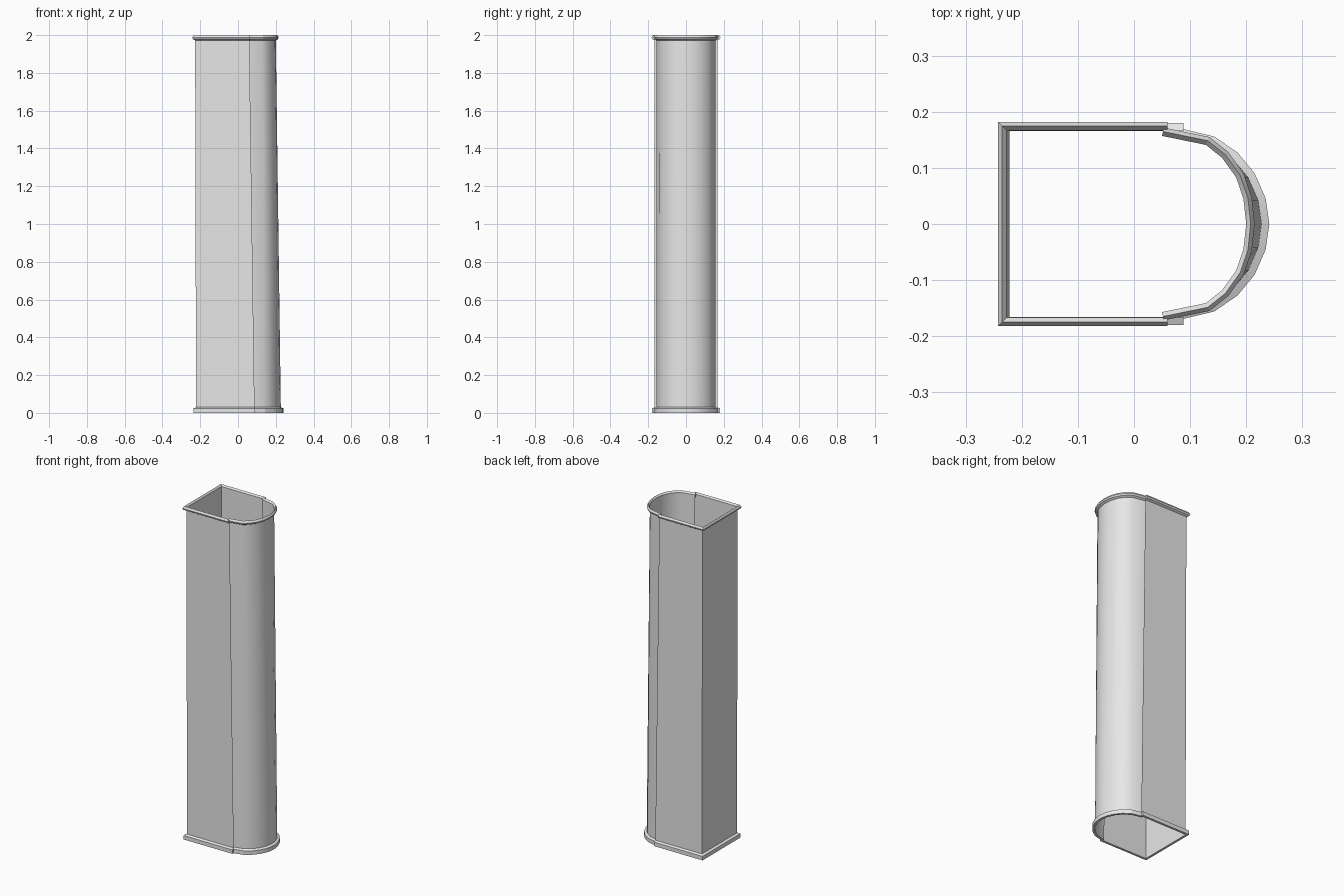
import bpy, bmesh
from mathutils import Vector

if "Cube" in bpy.data.objects:
    bpy.data.objects.remove(bpy.data.objects["Cube"])

mat = bpy.data.materials.new("light grey metal")
mat.diffuse_color = (0.8, 0.8, 0.8, 1)
mat.use_nodes = True
mat.node_tree.nodes["Principled BSDF"].inputs["Base Color"].default_value = mat.diffuse_color


def mirror_y(half):
    """Complete a plan path by mirroring it across y = 0."""
    return half + [(x, -y) for x, y in reversed(half) if y > 0]


def offset(path, d):
    """Push an open plan path outward by d with mitred corners."""
    pts = [Vector(p) for p in path]
    out = []
    for i, p in enumerate(pts):
        norms = []
        for a, b in ((i - 1, i), (i, i + 1)):
            if a >= 0 and b < len(pts):
                t = (pts[b] - pts[a]).normalized()
                norms.append(Vector((t.y, -t.x)))
        n = sum(norms, Vector((0, 0))).normalized()
        out.append(p - n * d * SIDE / n.dot(norms[0]))
    return out


def loft(name, rows, closed=False, angle=0.7):
    """Skin a stack of (plan points, z) rows; closed rows form a solid bar."""
    bm = bmesh.new()
    rings = [[bm.verts.new((p[0], p[1], z)) for p in pts] for pts, z in rows]
    for k in range(len(rings) if closed else len(rings) - 1):
        a, b = rings[k], rings[(k + 1) % len(rings)]
        for i in range(len(a) - 1):
            bm.faces.new((a[i], a[i + 1], b[i + 1], b[i]))
    if closed:
        bm.faces.new([r[0] for r in rings])
        bm.faces.new([r[-1] for r in rings])
        bmesh.ops.recalc_face_normals(bm, faces=bm.faces)
    else:
        # open sheet: face away from the central axis
        bm.normal_update()
        f = max(bm.faces, key=lambda f: f.calc_area())
        if f.normal.dot(Vector((*f.calc_center_median().xy, 0))) < 0:
            bmesh.ops.reverse_faces(bm, faces=bm.faces)
    me = bpy.data.meshes.new(name)
    bm.to_mesh(me)
    bm.free()
    me.materials.append(mat)
    ob = bpy.data.objects.new(name, me)
    bpy.context.collection.objects.link(ob)
    bpy.context.view_layer.objects.active = ob
    ob.select_set(True)
    bpy.ops.object.shade_smooth_by_angle(angle=angle)
    ob.select_set(False)


# Plan paths: three-sided box channel and rounded front, base and top
box_base = mirror_y([(0.088, 0.166), (-0.222, 0.166)])
box_top = mirror_y([(0.06, 0.167), (-0.227, 0.167)])
curve_base = mirror_y([(0.078, 0.157), (0.137, 0.143), (0.175, 0.117),
                       (0.203, 0.083), (0.221, 0.042), (0.227, 0)])
curve_top = mirror_y([(0.05, 0.157), (0.128, 0.141), (0.157, 0.118),
                      (0.182, 0.083), (0.195, 0.045), (0.2, 0)])

# Moulding cross-sections: (outward distance, z)
top_profile = [(0, 1.972), (0.012, 1.979), (0.015, 1.988), (0.008, 2.0), (0, 1.99)]
base_profile = [(0, 0.03), (0.014, 0.024), (0.014, 0), (0, 0)]

for label, base, top, side in (("box", box_base, box_top, -1),
                               ("curved", curve_base, curve_top, 1)):
    SIDE = side
    # Tapered sheet wall
    loft(label + "_wall", [(base, 0), (top, 1.99)])
    # Rolled top lip and flat base band
    loft(label + "_top_lip", [(offset(top, d), z) for d, z in top_profile], True, 0.35)
    loft(label + "_base_band", [(offset(base, d), z) for d, z in base_profile], True, 0.35)
